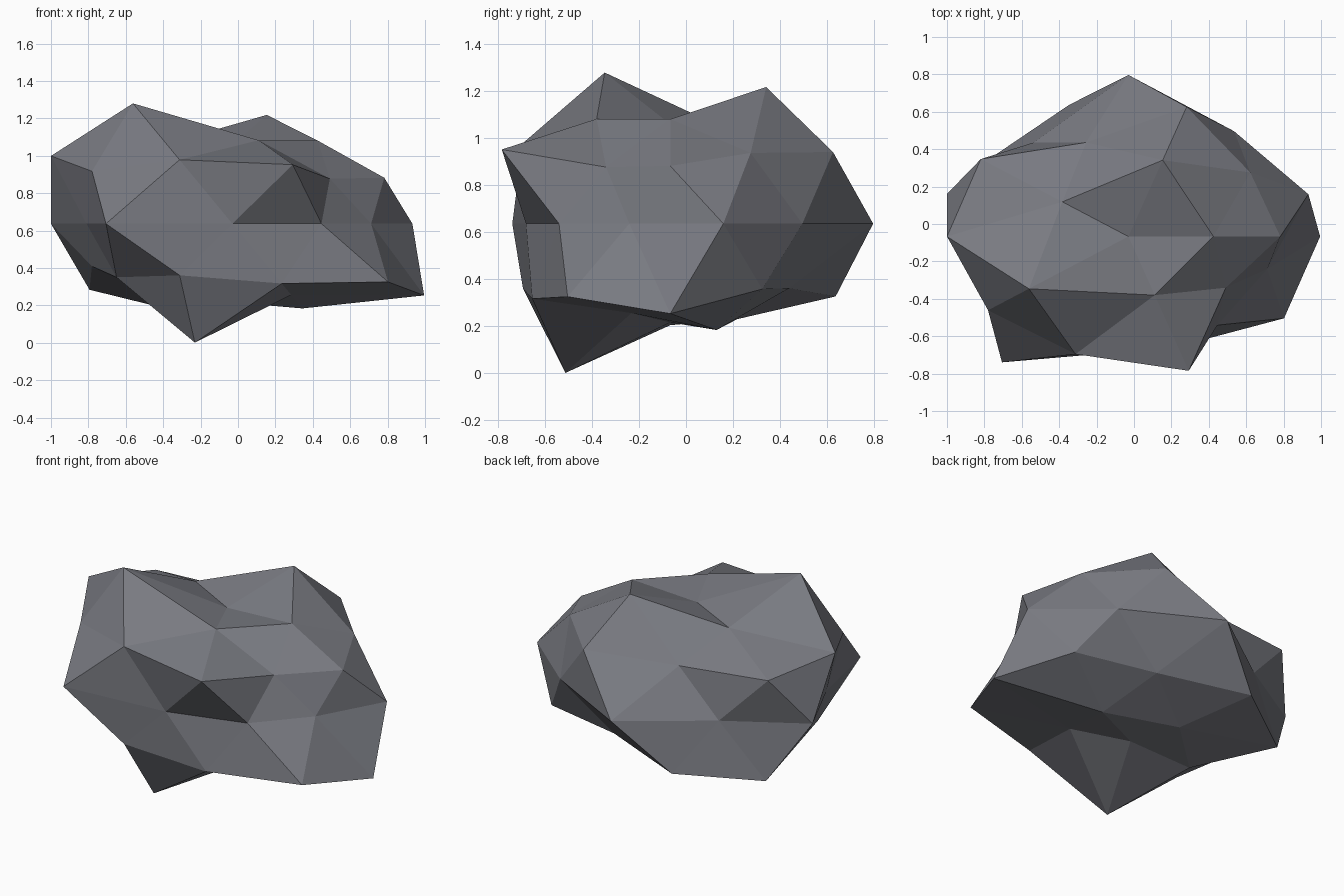
import bpy
import bmesh
from math import atan2, degrees
from mathutils import Vector

default_cube = bpy.data.objects.get("Cube")
if default_cube:
    bpy.data.objects.remove(default_cube, do_unlink=True)

CENTRE = Vector((-0.03, -0.067, 0.637))
STRETCH = Vector((1.0, 0.723, 0.605))

# Rings of the ball from top to bottom: height, first angle, bulge of each point
RINGS = [
    (1.0, 0, [0.70]),
    (0.851, 0, [0.865, 1.13, 0.83, 1.25, 0.867]),
    (0.526, 36, [0.947, 0.86, 1.14, 1.075, 0.757]),
    (0.447, 0, [0.908, 1.127, 1.09, 1.037, 1.167]),
    (0.0, 18, [1.012, 0.962, 1.195, 0.86, 1.02, 0.82, 1.15, 0.85, 0.81, 0.78]),
    (-0.447, 36, [1.03, 1.145, 0.84, 1.02, 1.15]),
    (-0.526, 0, [1.205, 0.865, 1.11, 0.9, 1.005]),
    (-0.851, 36, [0.88, 0.79, 0.84, 1.235, 0.74]),
    (-1.0, 0, [0.695]),
]


def bulge(direction):
    """Radius factor for a point of the unit ball."""
    height, start, values = min(RINGS, key=lambda ring: abs(ring[0] - direction.z))
    if len(values) == 1:
        return values[0]
    angle = degrees(atan2(direction.y, direction.x))
    step = 360 / len(values)
    return values[round((angle - start) / step) % len(values)]


# Stone colour
stone = bpy.data.materials.new("slate_grey")
stone.use_nodes = True
colour = (0.19, 0.195, 0.22, 1.0)
stone.diffuse_color = colour
stone.node_tree.nodes["Principled BSDF"].inputs["Base Color"].default_value = colour

# Boulder: faceted ball, each point pushed in or out, then flattened
bm = bmesh.new()
bmesh.ops.create_icosphere(bm, subdivisions=2, radius=1.0)
for vert in bm.verts:
    direction = vert.co.normalized()
    vert.co = CENTRE + direction * bulge(direction) * STRETCH
for face in bm.faces:
    face.smooth = False

mesh = bpy.data.meshes.new("boulder")
bm.to_mesh(mesh)
bm.free()
mesh.materials.append(stone)
boulder = bpy.data.objects.new("boulder", mesh)
bpy.context.collection.objects.link(boulder)
